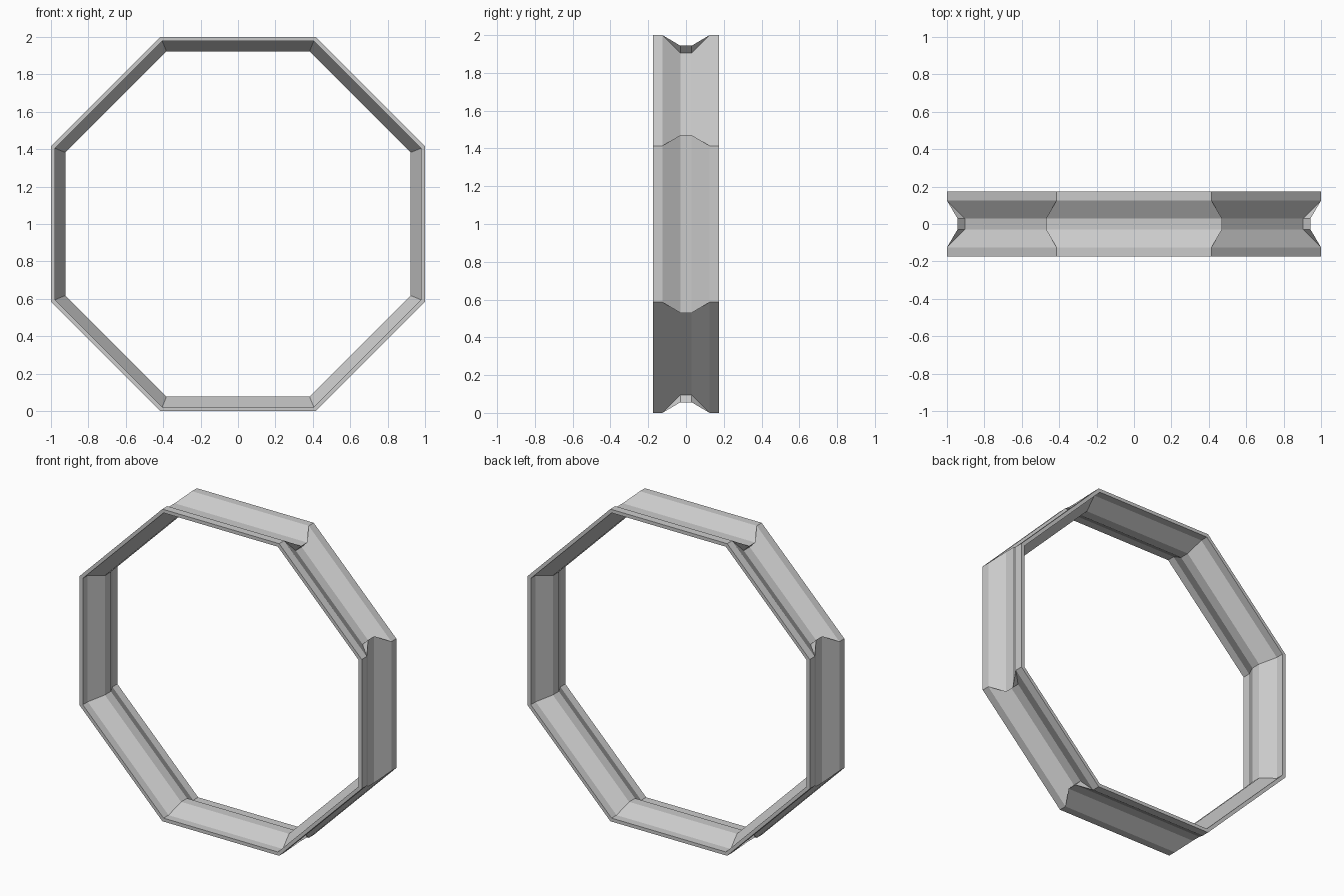
import bpy, bmesh, math
from mathutils import Matrix, Vector

cube = bpy.data.objects.get("Cube")
if cube:
    bpy.data.objects.remove(cube)

grey = bpy.data.materials.new("plain_grey")
grey.use_nodes = True
colour = (0.6, 0.6, 0.6, 1)
grey.diffuse_color = colour
grey.node_tree.nodes["Principled BSDF"].inputs["Base Color"].default_value = colour

TAN = math.tan(math.pi / 8)
DEPTH = 0.056            # groove depth
HALF_Y = (-0.175, -0.125, -0.03, 0.03, 0.125, 0.175)
FLOOR = 0.03             # half width of the groove floor
INNER_LIP, INNER_FLOOR = 0.978, 0.923


def section(diagonal):
    """Closed channel section as (half length, radius, y)."""
    # straight bars run past the corner; diagonal bars stop short of it
    floor_len = TAN - DEPTH * math.sqrt(2) if diagonal else TAN + DEPTH
    outer = [(floor_len, 1 - DEPTH, y) if abs(y) <= FLOOR else (TAN, 1, y) for y in HALF_Y]
    inner = []
    for y in reversed(HALF_Y):
        r = INNER_FLOOR if abs(y) <= FLOOR else INNER_LIP
        inner.append((r * TAN, r, y))
    return outer + inner


bm = bmesh.new()


def add_face(points, turn):
    bm.faces.new([bm.verts.new(turn @ Vector(p)) for p in points])


for k in range(8):
    turn = Matrix.Rotation(k * math.pi / 4, 3, 'Y')
    diagonal = k % 2 == 1
    ring = section(diagonal)
    # bar faces between its two ends
    for (t1, r1, y1), (t2, r2, y2) in zip(ring, ring[1:] + ring[:1]):
        add_face([(-t1, y1, r1), (t1, y1, r1), (t2, y2, r2), (-t2, y2, r2)], turn)
    # end walls closing the groove of the diagonal bars
    if diagonal:
        t = TAN - DEPTH * math.sqrt(2)
        low = 1 - DEPTH
        for s in (-1, 1):
            add_face([(s * t, -FLOOR, 1), (s * t, FLOOR, 1),
                      (s * t, FLOOR, low), (s * t, -FLOOR, low)], turn)
            for y in (-1, 1):
                add_face([(s * TAN, y * 0.125, 1), (s * t, y * FLOOR, 1),
                          (s * t, y * FLOOR, low)], turn)

bmesh.ops.remove_doubles(bm, verts=bm.verts[:], dist=0.0005)
bmesh.ops.recalc_face_normals(bm, faces=bm.faces[:])
mesh = bpy.data.meshes.new("octagonal_channel_ring")
bm.to_mesh(mesh)
bm.free()
mesh.materials.append(grey)
ring_object = bpy.data.objects.new("octagonal_channel_ring", mesh)
ring_object.location.z = 1
bpy.context.collection.objects.link(ring_object)
